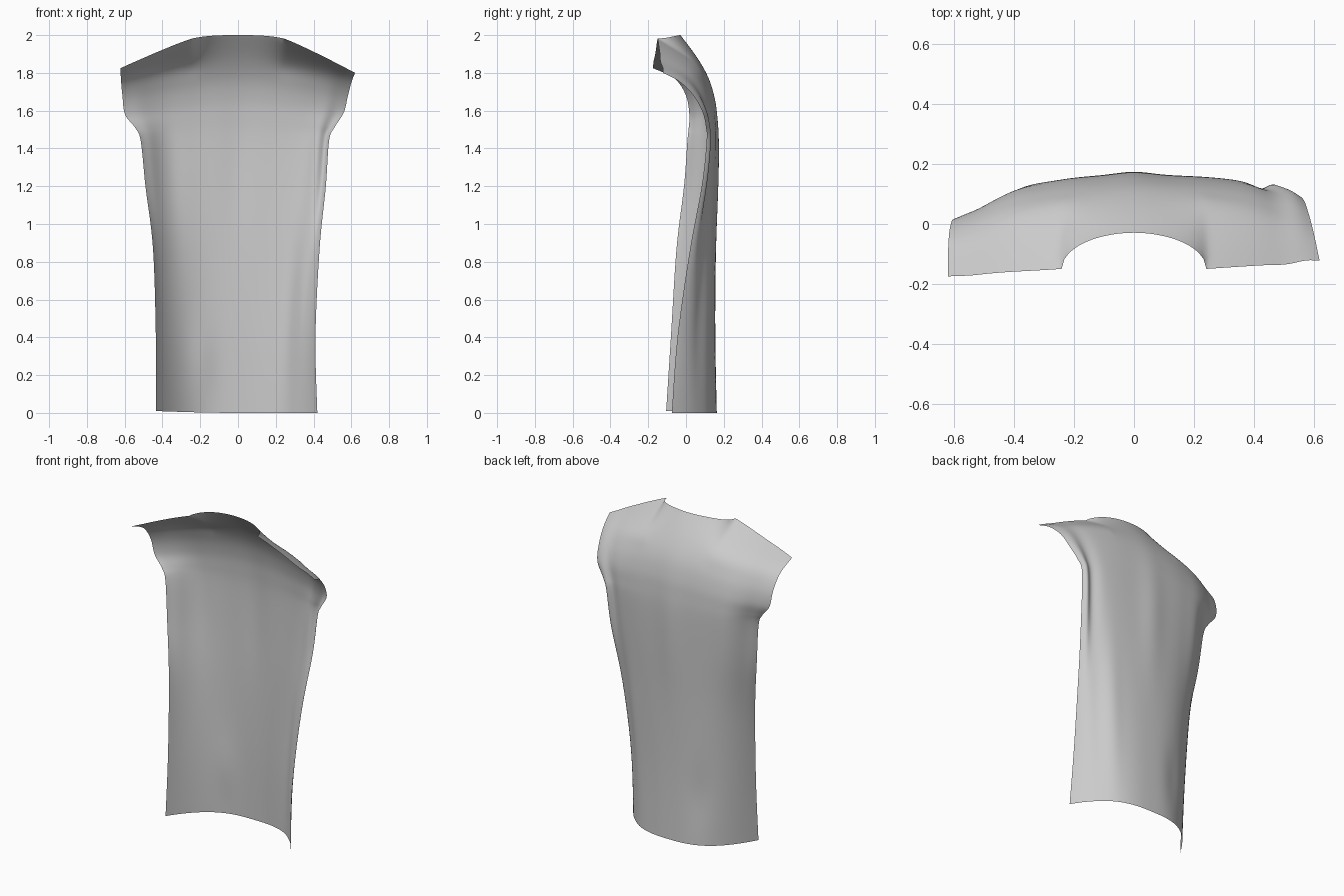
import bpy, bmesh, math
from mathutils import Vector

if "Cube" in bpy.data.objects:
    bpy.data.objects.remove(bpy.data.objects["Cube"])

# Guide rows, hem to shoulder:
# left edge xyz, right edge xyz, centre y, centre z, bulge exponent
ROWS = [
    (-.435, -.105, .01, .42, -.075, .00, .163, .00, 2.8),
    (-.435, -.080, .40, .41, -.045, .40, .155, .40, 2.6),
    (-.450, -.050, .87, .432, .020, .87, .156, .85, 2.6),
    (-.490, -.010, 1.20, .465, .075, 1.20, .161, 1.20, 2.7),
    (-.515, .008, 1.44, .482, .100, 1.44, .163, 1.44, 2.8),
    (-.545, .015, 1.51, .510, .098, 1.51, .158, 1.56, 2.8),
    (-.598, .018, 1.58, .560, .082, 1.59, .147, 1.66, 2.7),
    (-.612, .000, 1.68, .582, .035, 1.68, .117, 1.77, 2.5),
    (-.620, -.060, 1.77, .602, -.040, 1.755, .058, 1.88, 2.2),
    (-.622, -.175, 1.825, .62, -.125, 1.80, -.030, 2.00, 2.0),
]
NECK = .39          # neckline half width as a share of the shoulder
COLS, STEPS = 80, 8


def bump(u, centre, width):
    return math.exp(-((u - centre) / width) ** 2)


def row_point(row, u, w):
    xl, yl, zl, xr, yr, zr, yc, zc, p = row
    xe, ye, ze = (-xl, yl, zl) if u < 0 else (xr, yr, zr)
    a = abs(u)
    # edge flare stays near the sides, the middle widens gradually
    base = .43 + .095 * zc
    x = math.copysign(base * a + (xe - base) * a ** 4, u)
    z = zc + (ze - zc) * a ** 1.75
    y = yc + (ye - yc) * a ** p
    # scooped neckline, then a nearly straight shoulder seam
    if a < NECK:
        ny = yc - .12 * (1 - math.sqrt(1 - (a / NECK) ** 2))
        nz = zc - .018 * (a / NECK) ** 3
    else:
        s = (a - NECK) / (1 - NECK)
        ny = yc - .12 + (ye - yc + .12) * s
        nz = zc - .018 + (ze - zc + .018) * s ** 1.1
    return Vector((x, y + (ny - y) * w, z + (nz - z) * w))


def catmull(p0, p1, p2, p3, t):
    return .5 * (2 * p1 + (p2 - p0) * t + (2 * p0 - 5 * p1 + 4 * p2 - p3) * t * t
                 + (3 * p1 - p0 - 3 * p2 + p3) * t ** 3)


def folds(u, z):
    # soft vertical cloth folds, fading toward the shoulders
    chest = math.exp(-((z - 1.35) / .40) ** 2)
    low = math.exp(-((z - .6) / .45) ** 2)
    f = .012 * bump(u, 0, .14) * chest
    f += chest * (.026 * bump(u, .93, .07) - .015 * bump(u, .80, .08))
    f += chest * (.010 * bump(u, -.66, .12) - .010 * bump(u, -.88, .07))
    f += low * (.008 * bump(u, .55, .10) - .010 * bump(u, .72, .08))
    f -= .010 * bump(u, -.40, .14) * math.exp(-((z - .3) / .15) ** 2)
    return f


# Column parameters, with columns exactly on the neckline corners
us = sorted([-1 + 2 * i / COLS for i in range(COLS + 1)] + [-NECK, NECK])
n = len(ROWS)
guides = [[row_point(r, u, 1 if i == n - 1 else 0) for u in us]
          for i, r in enumerate(ROWS)]

# Back panel of the shirt
bm = bmesh.new()
grid = []
for i in range(n - 1):
    quad = [guides[max(0, min(n - 1, i + k))] for k in (-1, 0, 1, 2)]
    for s in range(STEPS + (i == n - 2)):
        line = []
        for c, u in enumerate(us):
            co = catmull(*(g[c] for g in quad), s / STEPS)
            co.y += folds(u, co.z)
            co.z = max(co.z, 0)
            line.append(bm.verts.new(co))
        grid.append(line)
for lo, hi in zip(grid, grid[1:]):
    for c in range(len(us) - 1):
        bm.faces.new((lo[c + 1], lo[c], hi[c], hi[c + 1]))
# Relax the cloth away from its open border
inner = [v for v in bm.verts if not v.is_boundary]
for _ in range(6):
    bmesh.ops.smooth_vert(bm, verts=inner, factor=.5,
                          use_axis_x=True, use_axis_y=True, use_axis_z=True)
for f in bm.faces:
    f.smooth = True
mesh = bpy.data.meshes.new("shirt_back_panel")
bm.to_mesh(mesh)
bm.free()
panel = bpy.data.objects.new("shirt_back_panel", mesh)
bpy.context.collection.objects.link(panel)
